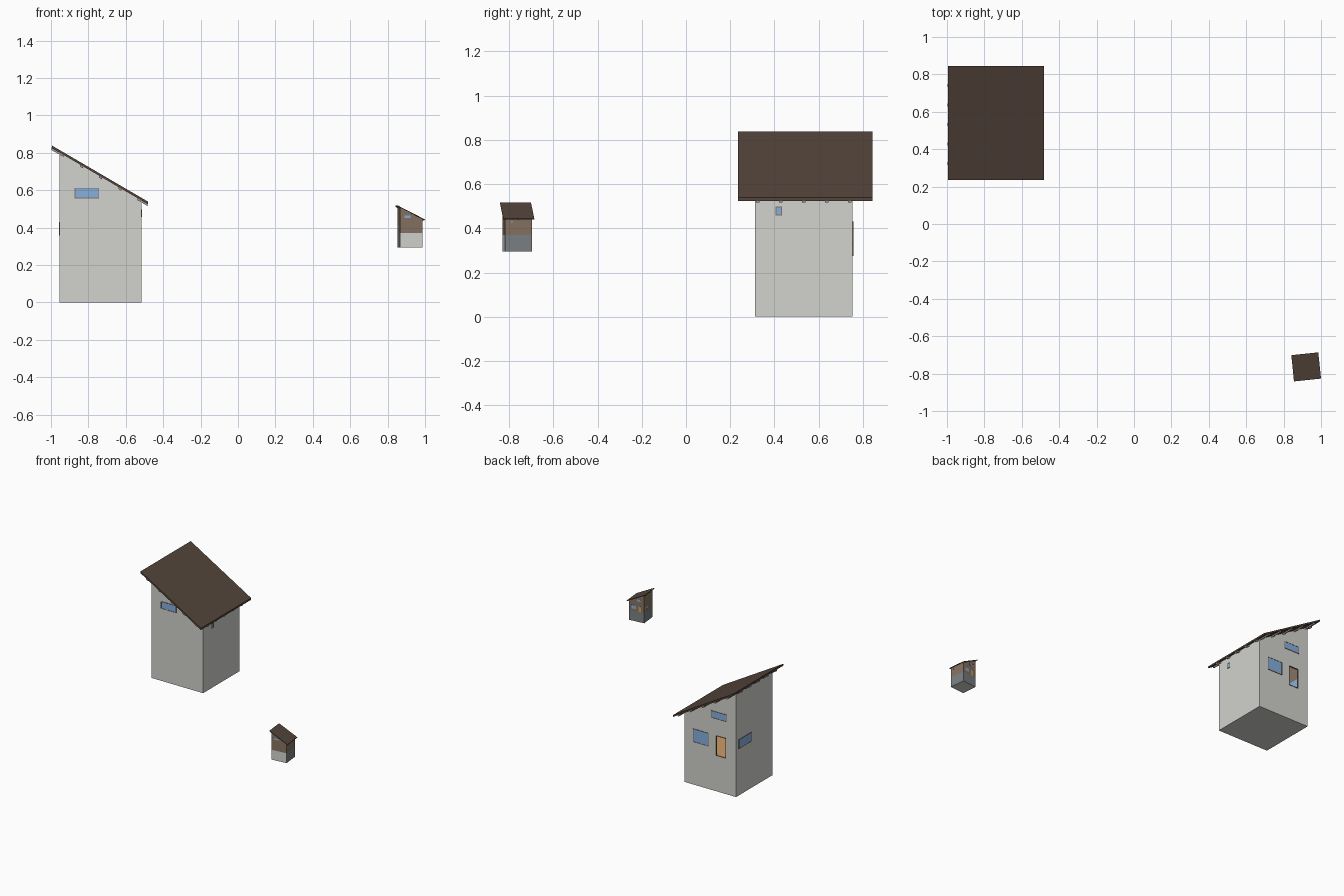
import bpy, bmesh, math
from mathutils import Matrix, Vector

if "Cube" in bpy.data.objects:
    bpy.data.objects.remove(bpy.data.objects["Cube"])


def material(name, rgb):
    m = bpy.data.materials.new(name)
    m.diffuse_color = (*rgb, 1)
    m.use_nodes = True
    m.node_tree.nodes["Principled BSDF"].inputs["Base Color"].default_value = m.diffuse_color
    return m


WALL = material("pale grey plaster", (0.645, 0.645, 0.61))
ROOF = material("dark brown roofing", (0.09, 0.06, 0.044))
WOOD = material("brown timber", (0.24, 0.17, 0.12))
RAFTER = material("weathered rafter wood", (0.36, 0.31, 0.27))
TAN = material("tan floorboards", (0.60, 0.33, 0.13))
GLASS = material("blue glass", (0.24, 0.43, 0.74))
SLATE = material("blue grey panel", (0.20, 0.22, 0.23))


def block(name, mats, M, x, y, z, slope=0.0, shear=False):
    """Box between ranges; the top (or, if sheared, the whole box) follows a slope along x."""
    bm = bmesh.new()
    bmesh.ops.create_cube(bm, size=1)
    for v in bm.verts:
        px, py, pz = (r[0] if c < 0 else r[1] for c, r in zip(v.co, (x, y, z)))
        if shear or v.co.z > 0:
            pz += slope * px
        v.co = (px, py, pz)
    me = bpy.data.meshes.new(name)
    bm.to_mesh(me)
    bm.free()
    for m in mats:
        me.materials.append(m)
    ob = bpy.data.objects.new(name, me)
    ob.matrix_world = M
    bpy.context.collection.objects.link(ob)
    return ob


def cut(target, cutter):
    mod = target.modifiers.new("cut", 'BOOLEAN')
    mod.operation = 'DIFFERENCE'
    mod.object = cutter
    mod.solver = 'EXACT'
    mod.material_mode = 'TRANSFER'
    cutter.hide_render = True
    cutter.hide_viewport = True


def wall_box(name, mat, M, side, a, z, hx, hy, lo, hi):
    """Box on a wall: a is the range along the wall, lo..hi the depth around its outer face."""
    x, y = {'front': (a, (-hy - hi, -hy - lo)), 'back': (a, (hy + lo, hy + hi)),
            'left': ((-hx - hi, -hx - lo), a), 'right': ((hx + lo, hx + hi), a)}[side]
    return block(name, [mat], M, x, y, z)


def opening(name, M, side, a, z, hx, hy, k, glass=True):
    # pane through the wall thickness, with a four-bar frame
    if glass:
        wall_box(name + "_glass", GLASS, M, side, a, z, hx, hy, -0.008 * k, 0.0015 * k)
    w, d = 0.004 * k, 0.003 * k
    bars = [((a[0] - w, a[0]), z), ((a[1], a[1] + w), z),
            ((a[0] - w, a[1] + w), (z[0] - w, z[0])), ((a[0] - w, a[1] + w), (z[1], z[1] + w))]
    for i, (ra, rz) in enumerate(bars):
        wall_box(f"{name}_frame_{i}", WOOD, M, side, ra, rz, hx, hy, -0.008 * k, d)


# side, range along wall, height range (large house, local to its centre)
WINDOWS = [("front_window", 'front', (-0.135, -0.012), (0.56, 0.608)),
           ("back_upper_window", 'back', (-0.135, -0.012), (0.56, 0.608)),
           ("back_window", 'back', (0.018, 0.14), (0.332, 0.426)),
           ("left_window", 'left', (0.035, 0.185), (0.362, 0.426)),
           ("right_window", 'right', (-0.124, -0.102), (0.462, 0.494))]
DOOR_A, DOOR_Z, FLOOR = (-0.13, -0.053), (0.278, 0.426), 0.27


def house(p, M, hx, hy, rx, ry, ztop, slope, k, scale, small):
    sx, sy, sz = scale

    def sc(r, s):
        return (r[0] * s, r[1] * s)

    # roof sheet
    th = 0.014 * k
    block(p + "_roof", [ROOF], M, rx, ry, (ztop - th, ztop), slope, True)
    # walls
    under = ztop - th
    body = block(p + "_walls", [WALL, WOOD, SLATE], M, (-hx, hx), (-hy, hy), (0, under), slope)
    door_a, door_z = sc(DOOR_A, sx), sc(DOOR_Z, sz)
    if small:
        # timber upper storey, slate lower storey except at the front
        bm = bmesh.new()
        bm.from_mesh(body.data)
        bmesh.ops.bisect_plane(bm, geom=bm.verts[:] + bm.edges[:] + bm.faces[:],
                               plane_co=(0, 0, FLOOR * sz), plane_no=(0, 0, 1))
        bm.normal_update()
        for f in bm.faces:
            if f.calc_center_median().z > FLOOR * sz:
                f.material_index = 1
            elif abs(f.normal.x) > 0.5 or f.normal.y > 0.5:
                f.material_index = 2
        bm.to_mesh(body.data)
        bm.free()
        wall_box(p + "_door", TAN, M, 'back', door_a, door_z, hx, hy, -0.001, 0.001)
    else:
        # hollow upper room, open doorway and floor
        t = 0.006
        room = block(p + "_room_cutter", [WOOD], M, (-hx + t, hx - t), (-hy + t, hy - t),
                     (FLOOR, under - 0.01), slope)
        cut(body, room)
        cut(body, wall_box(p + "_door_cutter", WOOD, M, 'back', door_a, door_z, hx, hy, -0.02, 0.02))
        block(p + "_floor", [TAN], M, (-hx + t, hx - t), (-hy + t, hy - t),
              (FLOOR - 0.002, FLOOR + 0.004))
    opening(p + "_door", M, 'back', door_a, door_z, hx, hy, k, glass=False)
    for name, side, a, z in WINDOWS:
        s = sx if side in ('front', 'back') else sy
        opening(f"{p}_{name}", M, side, sc(a, s), sc(z, sz), hx, hy, k)
    # rafters down the slope and purlins across it, seen under the overhang
    w, d = 0.008 * k, 0.011 * k
    e = 0.004 * k
    for i in range(5):
        f = -0.94 + 0.47 * i
        y, x = f * hy, f * hx
        block(f"{p}_rafter_{i}", [RAFTER], M, (rx[0] - e, rx[1] - e), (y - w, y + w),
              (under - d, under + e), slope, True)
        block(f"{p}_purlin_{i}", [RAFTER], M, (x - w, x + w), (ry[0] + e, ry[1] - e),
              (under - d, under + e), slope, True)


# large house
house("large", Matrix.Translation((-0.7345, 0.5325, 0)), 0.2195, 0.2215,
      (-0.2595, 0.2545), (-0.298, 0.312), 0.687, -0.584, 1.0, (1, 1, 1), False)
# small turned house, raised on the far corner
house("small", Matrix.Translation((0.92, -0.764, 0.295)) @ Matrix.Rotation(math.radians(6), 4, 'Z'),
      0.061, 0.061, (-0.072, 0.073), (-0.0705, 0.0705), 0.186, -0.51, 0.28,
      (0.28, 0.265, 0.28), True)
